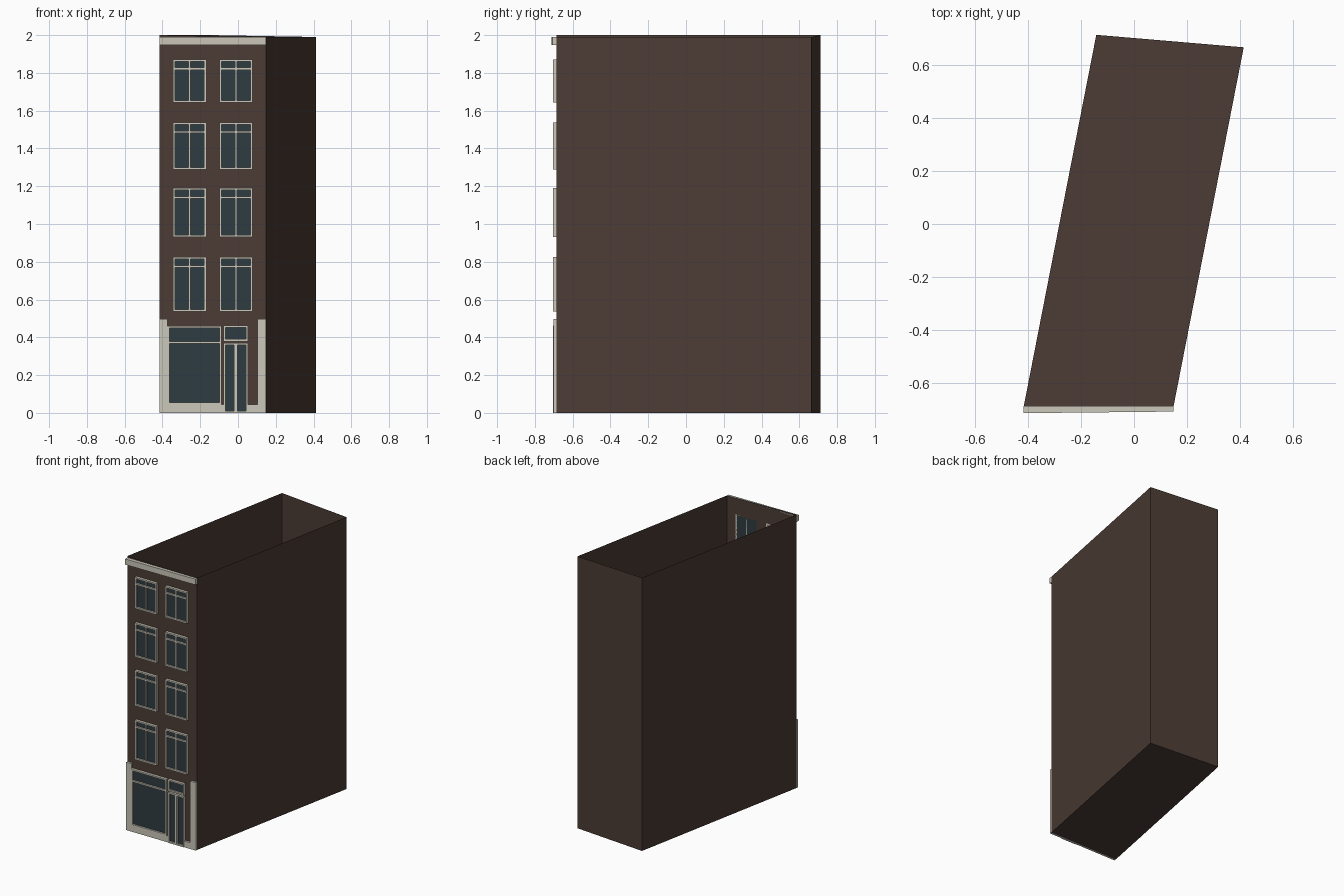
import bpy
import bmesh

cube = bpy.data.objects.get("Cube")
if cube:
    bpy.data.objects.remove(cube, do_unlink=True)


def material(name, rgb):
    m = bpy.data.materials.new(name)
    m.use_nodes = True
    m.diffuse_color = (*rgb, 1)
    bsdf = next(n for n in m.node_tree.nodes if n.type == "BSDF_PRINCIPLED")
    bsdf.inputs["Base Color"].default_value = (*rgb, 1)
    bsdf.inputs["Roughness"].default_value = 0.9
    return m


BRICK = material("brown brick", (0.072, 0.044, 0.035))
TRIM = material("cream trim", (0.60, 0.57, 0.49))
GLASS = material("dark glass", (0.028, 0.045, 0.054))

WALL_Y = -0.686       # plane of the street front
LEFT, RIGHT = -0.415, 0.149
FRAME_Y = -0.705      # outer face of frames
BAR = 0.011


def finish(name, bm, mat):
    mesh = bpy.data.meshes.new(name)
    bmesh.ops.recalc_face_normals(bm, faces=bm.faces)
    bm.to_mesh(mesh)
    bm.free()
    mesh.materials.append(mat)
    obj = bpy.data.objects.new(name, mesh)
    bpy.context.collection.objects.link(obj)
    return obj


def add_box(bm, x0, x1, z0, z1, y0, y1=WALL_Y):
    verts = bmesh.ops.create_cube(bm, size=1)["verts"]
    for v in verts:
        v.co = (x0 if v.co.x < 0 else x1,
                y0 if v.co.y < 0 else y1,
                z0 if v.co.z < 0 else z1)


def boxes(name, mat, y0, rects):
    bm = bmesh.new()
    for r in rects:
        add_box(bm, *r, y0)
    return finish(name, bm, mat)


def framed_window(name, x0, x1, z0, z1, transom=None, mullion=None, bar=BAR):
    """Glass plate behind a border, with optional cross bars."""
    rects = [(x0, x0 + bar, z0, z1), (x1 - bar, x1, z0, z1),
             (x0 + bar, x1 - bar, z0, z0 + bar), (x0 + bar, x1 - bar, z1 - bar, z1)]
    if transom:
        rects.append((x0 + bar, x1 - bar, transom - bar / 2, transom + bar / 2))
    if mullion:
        mid = (x0 + x1) / 2
        rects.append((mid - mullion / 2, mid + mullion / 2, z0 + bar, z1 - bar))
    boxes(name + "_frame", TRIM, FRAME_Y, rects)
    boxes(name + "_glass", GLASS, WALL_Y - 0.006,
          [(x0 + bar / 2, x1 - bar / 2, z0 + bar / 2, z1 - bar / 2)])


# Skewed shell, open at the top, with a floor
bm = bmesh.new()
plan = [(LEFT, WALL_Y, 2.0), (RIGHT, WALL_Y, 1.99),
        (0.413, 0.665, 1.99), (-0.142, 0.712, 2.0)]
low = [bm.verts.new((x, y, 0)) for x, y, _ in plan]
top = [bm.verts.new(p) for p in plan]
bm.faces.new(low[::-1])
for i in range(4):
    j = (i + 1) % 4
    bm.faces.new((low[i], low[j], top[j], top[i]))
finish("building_shell", bm, BRICK)

# Cornice, slightly shallower at the right end
cornice = boxes("cornice", TRIM, -0.712, [(LEFT, RIGHT, 1.947, 1.989)])
for v in cornice.data.vertices:
    if v.co.x > 0 and v.co.y < WALL_Y - 0.01:
        v.co.y += 0.006

# Upper windows: four floors, two columns
floors = [(0.537, 0.825), (0.931, 1.19), (1.288, 1.537), (1.643, 1.872)]
for n, (z0, z1) in enumerate(floors, 1):
    for side, x0 in (("right", -0.344), ("left", -0.098)):
        framed_window(f"window_{side}_floor_{n}", x0, x0 + 0.176, z0, z1,
                      transom=z1 - 0.05, mullion=BAR)

# Ground floor piers and plinth
boxes("shopfront_piers", TRIM, -0.701,
      [(LEFT, -0.373, 0, 0.497), (0.104, RIGHT, 0, 0.497)])
boxes("shopfront_plinth", TRIM, -0.701,
      [(-0.373, -0.077, 0, 0.045), (0.054, 0.104, 0, 0.045)])

# Shop window, door and the light above it
framed_window("shop_window", -0.373, -0.087, 0.045, 0.46, transom=0.373)
framed_window("door", -0.077, 0.054, 0, 0.37, mullion=0.018)
framed_window("door_fanlight", -0.077, 0.054, 0.379, 0.463)
